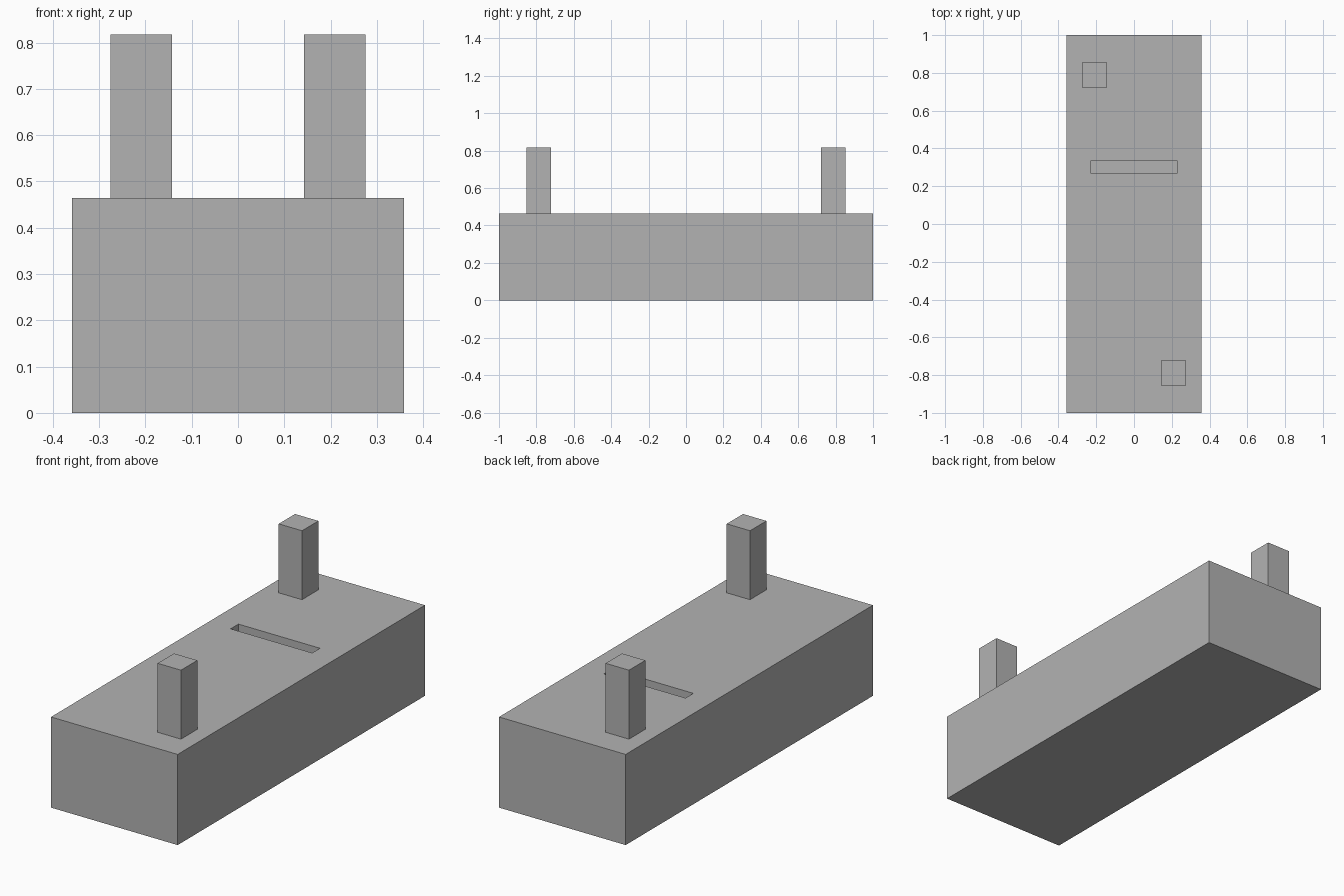
import bpy

if "Cube" in bpy.data.objects:
    bpy.data.objects.remove(bpy.data.objects["Cube"], do_unlink=True)

GREY = (0.45, 0.45, 0.45, 1)
grey = bpy.data.materials.new("plain grey")
grey.use_nodes = True
grey.diffuse_color = GREY
grey.node_tree.nodes["Principled BSDF"].inputs["Base Color"].default_value = GREY


def box(name, center, size):
    bpy.ops.mesh.primitive_cube_add(size=1, location=center)
    obj = bpy.context.object
    obj.name = name
    obj.scale = size
    bpy.ops.object.transform_apply(location=False, rotation=False, scale=True)
    obj.data.materials.append(grey)
    return obj


BODY_H, POST_H, POST_W = 0.464, 0.353, 0.132
SLOT_DEPTH = 0.2

# Main block
body = box("body", (0, 0, BODY_H / 2), (0.717, 2, BODY_H))

# Narrow blind slot cut into the top
cutter = box("slot_cutter", (0, 0.302, BODY_H), (0.462, 0.063, 2 * SLOT_DEPTH))
cutter.hide_render = True
cut = body.modifiers.new("slot", "BOOLEAN")
cut.operation = "DIFFERENCE"
cut.solver = "EXACT"
cut.object = cutter
bpy.context.view_layer.objects.active = body
bpy.ops.object.modifier_apply(modifier=cut.name)
bpy.data.objects.remove(cutter, do_unlink=True)

# Square posts at diagonally opposite corners
for name, side in (("front_post", 1), ("back_post", -1)):
    box(name, (0.209 * side, -0.788 * side, BODY_H + POST_H / 2),
        (POST_W, POST_W, POST_H))
